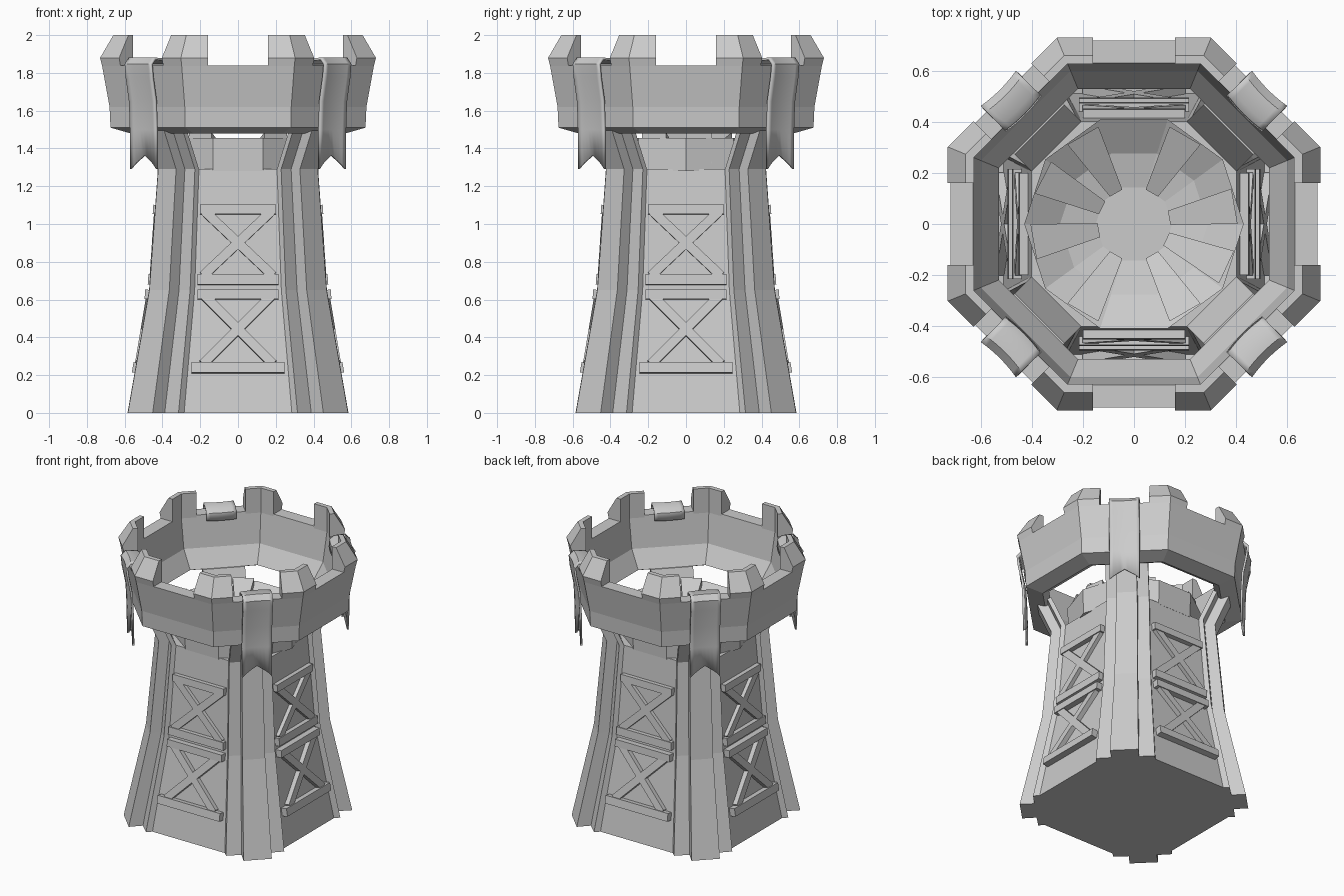
import bpy, bmesh
from math import sin, cos, pi, radians
from mathutils import Vector, Matrix

if "Cube" in bpy.data.objects:
    bpy.data.objects.remove(bpy.data.objects["Cube"])

def make(name, bm):
    bmesh.ops.recalc_face_normals(bm, faces=bm.faces)
    me = bpy.data.meshes.new(name)
    bm.to_mesh(me)
    bm.free()
    ob = bpy.data.objects.new(name, me)
    bpy.context.collection.objects.link(ob)
    return ob

def loft(bm, sections, loop=False):
    """Bridge closed sections; cap the ends unless the loft loops round."""
    rows = [[bm.verts.new(p) for p in s] for s in sections]
    n = len(rows[0])
    pairs = list(zip(rows, rows[1:])) + ([(rows[-1], rows[0])] if loop else [])
    for a, b in pairs:
        for i in range(n):
            j = (i + 1) % n
            bm.faces.new((a[i], a[j], b[j], b[i]))
    if not loop:
        bm.faces.new(rows[0])
        bm.faces.new(rows[-1])

def rot(p, ang):
    return Matrix.Rotation(ang, 3, 'Z') @ Vector(p)

# Cross-section of one diagonal corner: wall edge, shoulder, raised centre strip
corner = [(0.555, 0.285), (0.585, 0.315), (0.515, 0.388), (0.583, 0.452)]
corner += [(y, x) for x, y in reversed(corner)]

# Tapering tower body
bm = bmesh.new()
levels = [(0, 1.0), (0.65, 0.805), (1.29, 0.725)]
loft(bm, [[rot((x * s, y * s, z), q * pi / 2) for q in range(4) for x, y in corner]
          for z, s in levels])
make("tower_body", bm)

# Flared pilaster heads carrying the parapet
for q in range(4):
    bm = bmesh.new()
    loft(bm, [[rot((x * .725 + d, y * .725 + d, z), q * pi / 2) for x, y in corner]
              for z, d in [(1.29, 0), (1.50, 0.065)]])
    make("pilaster_head", bm)

# Parapet ring, octagonal
def oct_corner(a, z, k):
    r = a / cos(pi / 8)
    t = (k + 0.5) * pi / 4
    return Vector((r * cos(t), r * sin(t), z))

ring = [(.675, 1.51), (.68, 1.62), (.72, 1.84), (.63, 1.84), (.60, 1.62), (.53, 1.50), (.57, 1.48)]
bm = bmesh.new()
loft(bm, [[oct_corner(a, z, k) for a, z in ring] for k in range(8)], loop=True)
make("parapet_ring", bm)

# Merlons wrapped round each octagon corner
merlon = [(.628, 1.81), (.713, 1.81), (.73, 1.88), (.66, 2.0), (.628, 2.0)]
for k in range(8):
    bm = bmesh.new()
    loft(bm, [[rot((a, .16, z), k * pi / 4) for a, z in merlon],
              [oct_corner(a, z, k) for a, z in merlon],
              [rot((a, -.16, z), (k + 1) * pi / 4) for a, z in merlon]])
    make("merlon", bm)

# Ten-sided sunken platform at the top of the shaft
bm = bmesh.new()
loft(bm, [[(r * cos(i * pi / 5), r * sin(i * pi / 5), z) for i in range(10)]
          for r, z in [(.425, 1.28), (.43, 1.455), (.29, 1.37), (.15, 1.34)]])
make("platform", bm)

# Radial wedge blocks on the platform
for deg in (10, 60, 120, 153, 190, 240, 300, 335):
    bm = bmesh.new()
    t = radians(deg)
    loft(bm, [[rot((r, w, z), t) for w, z in
               [(-h, 1.32), (h, 1.32), (h, top), (-h, top)]]
              for r, h, top in [(.14, .028, 1.36), (.40, .07, 1.485)]])
    make("platform_wedge", bm)

# Timber bracing on the four flat walls
def wall(z):
    return .555 - .108 * z / .65 if z < .65 else .447 - .045 * (z - .65) / .64

def bar(bm, p, q, width, depth, ang):
    """Bar between two (x, z) points on the wall, facing outward."""
    P, Q = (Vector((wall(z), x, z)) for x, z in (p, q))
    slope = Vector((wall(.1) - wall(.2), 0, .1)) if p[1] < .6 else Vector((.007, 0, .1))
    out = Vector((slope.z, 0, slope.x)).normalized()
    side = out.cross((Q - P).normalized()) * width / 2
    loft(bm, [[rot(e + side - out * .03, ang), rot(e + side + out * depth, ang),
               rot(e - side + out * depth, ang), rot(e - side - out * .03, ang)]
              for e in (P, Q)])

for q in range(4):
    a = q * pi / 2
    # (bottom beam z, half width, top beam z, half width, projection)
    for zb, hb, zt, ht, d in [(.235, .245, .625, .215, .042), (.705, .215, 1.075, .20, .033)]:
        bm = bmesh.new()
        bar(bm, (-hb, zb), (hb, zb), .055, d, a)
        bar(bm, (-ht, zt), (ht, zt), .05, d, a)
        for s in (-1, 1):
            bar(bm, (-s * .185, zb + .02), (s * .175, zt - .01), .05, d * .8, a)
        make("wall_brace", bm)

# Swallow-tailed banners draped over the diagonal parapet sides
path = [(.61, 1.80), (.615, 1.85), (.64, 1.87), (.71, 1.875), (.737, 1.845),
        (.73, 1.78), (.705, 1.65), (.698, 1.5), (.695, None)]
cols = 8
for q in range(4):
    bm = bmesh.new()
    grid = []
    for d, z in path:
        row = []
        for c in range(cols + 1):
            u = 2 * c / cols - 1
            zz = 1.29 + .075 * (1 - abs(u)) ** .8 if z is None else z
            row.append(bm.verts.new(rot((d + .008 * u * u, u * .098, zz), pi / 4 + q * pi / 2)))
        grid.append(row)
    for r0, r1 in zip(grid, grid[1:]):
        for c in range(cols):
            bm.faces.new((r0[c], r0[c + 1], r1[c + 1], r1[c]))
    ob = make("banner", bm)
    m = ob.modifiers.new("thickness", 'SOLIDIFY')
    m.thickness = .014
    m.offset = 0
    bpy.ops.object.select_all(action='DESELECT')
    ob.select_set(True)
    bpy.context.view_layer.objects.active = ob
    bpy.ops.object.shade_smooth_by_angle(angle=radians(40))
